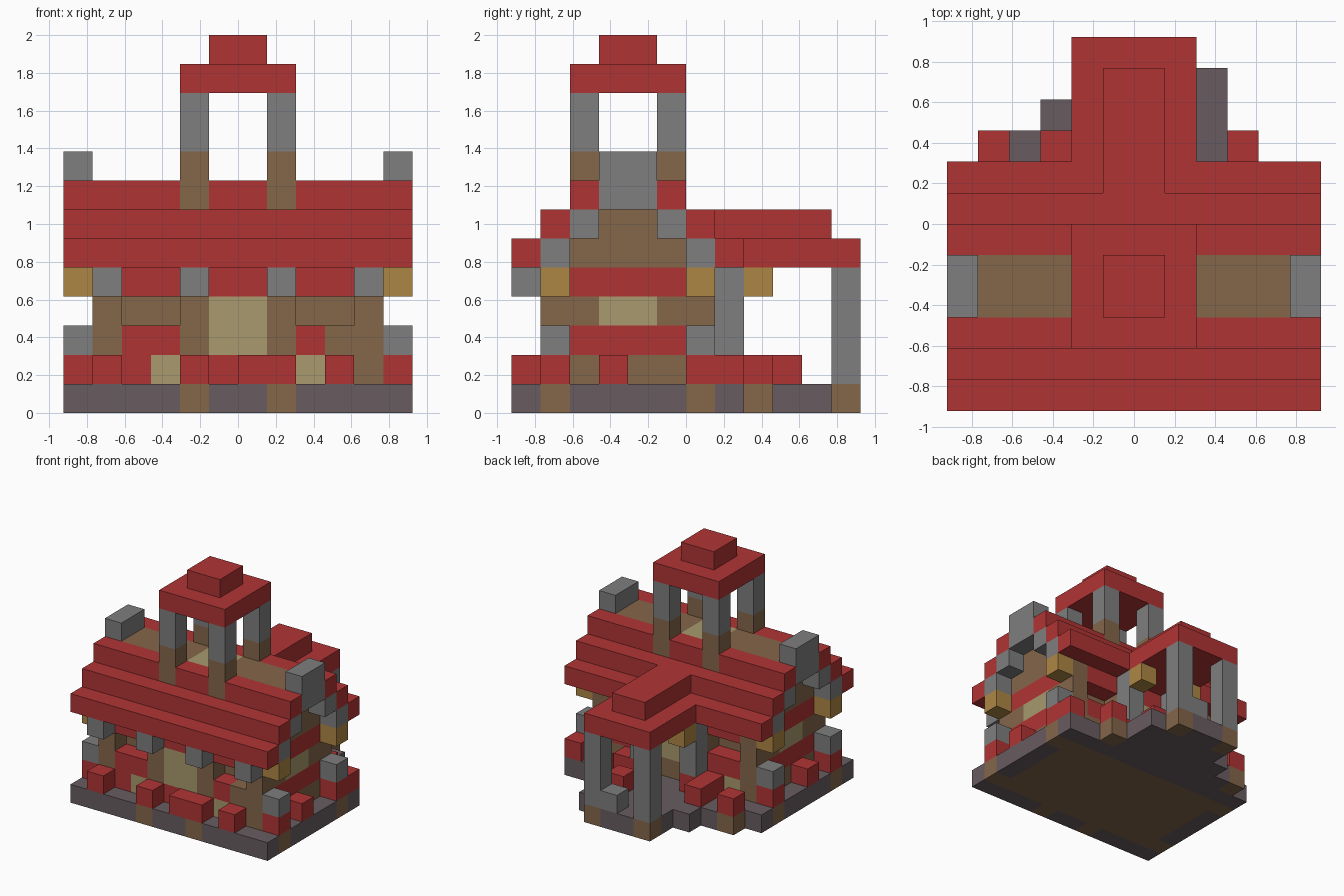
import bpy, bmesh
from mathutils import Vector

cube = bpy.data.objects.get("Cube")
if cube:
    bpy.data.objects.remove(cube)

U = 2 / 13  # edge of one block


def linear(c):
    c /= 255
    return c / 12.92 if c < 0.04045 else ((c + 0.055) / 1.055) ** 2.4


def make_material(name, rgb):
    m = bpy.data.materials.new(name)
    m.use_nodes = True
    col = [linear(c) for c in rgb] + [1]
    m.diffuse_color = col
    m.node_tree.nodes["Principled BSDF"].inputs["Base Color"].default_value = col
    return m


MATS = {
    "red": make_material("red", (176, 52, 52)),
    "grey": make_material("stone grey", (126, 126, 126)),
    "brown": make_material("wood brown", (132, 102, 74)),
    "tan": make_material("pale tan", (168, 154, 110)),
    "gold": make_material("lamp gold", (174, 134, 68)),
    "slate": make_material("slate purple", (104, 92, 97)),
}

blocks = {}  # block position -> (part, colour); later fills replace earlier ones


def span(v):
    return range(v[0], v[1] + 1) if isinstance(v, tuple) else (v,)


def fill(part, colour, xs, ys, zs):
    for x in span(xs):
        for y in span(ys):
            for z in span(zs):
                blocks[x, y, z] = (part, colour)


def fill_mirrored(part, colour, xs, ys, zs):
    fill(part, colour, xs, ys, zs)
    a, b = xs if isinstance(xs, tuple) else (xs, xs)
    fill(part, colour, (11 - b, 11 - a), ys, zs)


# Foundation, stepped at the back, with a timber floor
fill("foundation", "slate", (0, 11), (0, 7), 0)
fill("foundation", "slate", (1, 9), 8, 0)
fill("foundation", "slate", (3, 8), 9, 0)
fill("foundation", "slate", (4, 8), 10, 0)
fill("foundation", "slate", (4, 7), 11, 0)
fill("foundation", "brown", (1, 10), (1, 6), 0)
for y in (1, 6):
    fill_mirrored("foundation", "brown", 0, y, 0)
for x, y in ((4, 0), (4, 11)):
    fill_mirrored("foundation", "brown", x, y, 0)
for x in (1, 9):
    fill("foundation", "brown", x, 8, 0)

# House body in horizontal bands
fill("walls", "brown", (1, 10), (1, 6), (1, 4))
for z in (2, 4):
    fill_mirrored("walls", "red", 1, (2, 5), z)
    for y in (1, 6):
        fill_mirrored("walls", "red", (2, 3), y, z)
fill("walls", "red", (5, 6), 1, 4)
fill("walls", "red", (5, 6), 6, 4)
fill("walls", "brown", 9, 1, 2)
fill("walls", "red", 2, 1, 1)
fill("walls", "red", 5, 1, 1)
for x in (2, 8):  # recessed window bays
    for y in (1, 6):
        for k in (x, x + 1):
            blocks.pop((k, y, 3))

# Doors, side windows and low lights
for y in (1, 6):
    fill("doors", "tan", (5, 6), y, (2, 3))
fill_mirrored("side_windows", "tan", 1, (3, 4), 3)
fill_mirrored("low_lights", "tan", 3, 1, 1)
fill("low_lights", "tan", 2, 6, 1)

# Gable core and stepped roof with stone rafters at both ends
for s in range(3):
    fill("gables", "brown", (1, 10), (1 + s, 6 - s), 5 + s)
    for y in (s, 7 - s):
        fill("main_roof", "red", (0, 11), y, 5 + s)
    for y in (1 + s, 6 - s):
        fill_mirrored("rafters", "grey", 0, y, 5 + s)
fill_mirrored("ridge_stones", "grey", 0, (3, 4), 8)
fill("tower_floor", "tan", (5, 6), (3, 4), 7)

# Tower on the ridge
for y in (2, 5):
    fill_mirrored("tower_posts", "brown", 4, y, (7, 8))
    fill_mirrored("tower_posts", "grey", 4, y, (9, 10))
fill("tower_roof", "red", (4, 7), (2, 5), 11)
fill("tower_cap", "red", (5, 6), (3, 4), 12)

# Back porch
fill("porch_roof", "red", (4, 7), (8, 11), 5)
fill("porch_roof", "red", (5, 6), (7, 10), 6)
fill_mirrored("porch_posts", "grey", 4, 11, (1, 4))
fill_mirrored("porch_posts", "red", 4, 7, 1)
fill_mirrored("porch_posts", "grey", 4, 7, (2, 4))
fill_mirrored("porch_lamps", "gold", 4, 8, 4)
fill("porch_stone", "grey", 6, 11, 1)

# Eave brackets, corner pedestals and hanging lamps
for x in (1, 4):
    fill_mirrored("eave_brackets", "grey", x, 0, 4)
for y in (1, 6):
    fill_mirrored("pedestals", "red", 0, y, 1)
    fill_mirrored("pedestals", "grey", 0, y, 2)
    fill_mirrored("corner_lamps", "gold", 0, y, 4)

# Low shrubs around the house
for x in (1, 4, 6, 7, 9):
    fill("shrubs", "red", x, 0, 1)
for x, y in ((1, 8), (3, 8), (9, 8), (3, 7), (8, 7), (7, 9), (11, 7)):
    fill("shrubs", "red", x, y, 1)
fill_mirrored("shrubs", "red", 0, 3, 1)

# Build one object per part from the exposed block faces
DIRS = [Vector(d) for d in ((1, 0, 0), (-1, 0, 0), (0, 1, 0), (0, -1, 0), (0, 0, 1), (0, 0, -1))]
CENTRE = Vector((6, 6, 0))
for part in sorted({p for p, c in blocks.values()}):
    bm = bmesh.new()
    colours = sorted({c for p, c in blocks.values() if p == part})
    for pos, (p, colour) in blocks.items():
        if p != part:
            continue
        mid = Vector(pos) + Vector((0.5, 0.5, 0.5)) - CENTRE
        for d in DIRS:
            if tuple(int(a + b) for a, b in zip(pos, d)) in blocks:
                continue
            u = Vector((d.y, d.z, d.x))
            v = d.cross(u)
            corners = [mid + (d + u * a + v * b) / 2 for a, b in ((-1, -1), (1, -1), (1, 1), (-1, 1))]
            face = bm.faces.new([bm.verts.new(c * U) for c in corners])
            face.material_index = colours.index(colour)
    bmesh.ops.remove_doubles(bm, verts=bm.verts, dist=0.001)
    # Merge neighbouring flat faces of one colour
    bmesh.ops.dissolve_limit(bm, angle_limit=0.01, verts=bm.verts, edges=bm.edges, delimit={"MATERIAL"})
    mesh = bpy.data.meshes.new(part)
    bm.to_mesh(mesh)
    bm.free()
    for c in colours:
        mesh.materials.append(MATS[c])
    bpy.context.collection.objects.link(bpy.data.objects.new(part, mesh))
